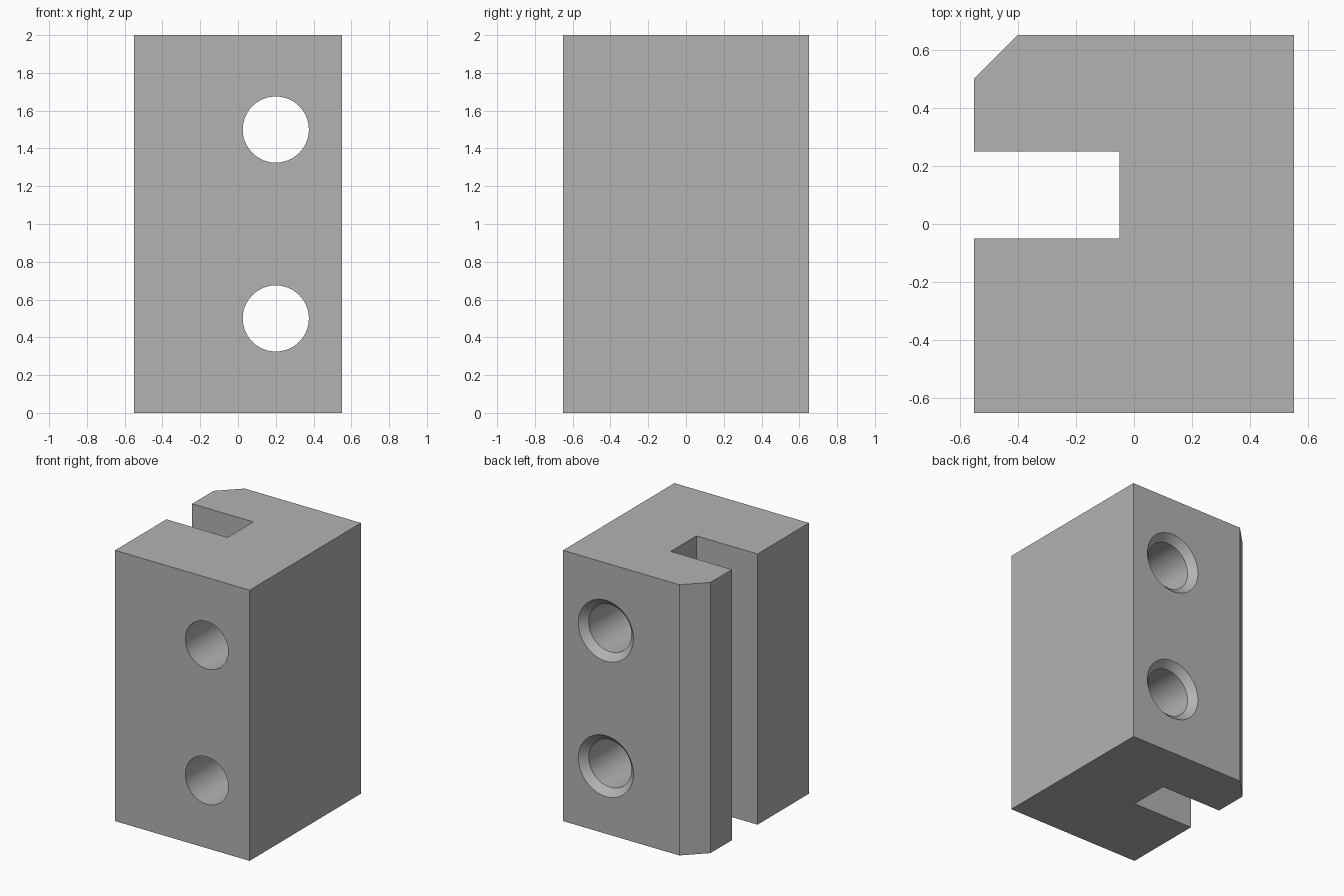
import bpy, bmesh, math

# Remove the default cube
if "Cube" in bpy.data.objects:
    bpy.data.objects.remove(bpy.data.objects["Cube"], do_unlink=True)

# Plain grey material
GREY = (0.45, 0.45, 0.45, 1)
grey = bpy.data.materials.new("plain_grey")
grey.use_nodes = True
grey.diffuse_color = GREY
grey.node_tree.nodes["Principled BSDF"].inputs["Base Color"].default_value = GREY


def make_object(name, bm):
    bmesh.ops.recalc_face_normals(bm, faces=bm.faces)
    mesh = bpy.data.meshes.new(name)
    bm.to_mesh(mesh)
    bm.free()
    mesh.materials.append(grey)
    obj = bpy.data.objects.new(name, mesh)
    bpy.context.collection.objects.link(obj)
    return obj


# Block: slotted, chamfered outline extruded upward
W, D, H = 0.55, 0.65, 2.0
outline = [(-W, -D), (W, -D), (W, D), (-0.4, D), (-W, 0.5),
           (-W, 0.25), (-0.05, 0.25), (-0.05, -0.05), (-W, -0.05)]
bm = bmesh.new()
base = bm.faces.new([bm.verts.new((x, y, 0)) for x, y in outline])
top = bmesh.ops.extrude_face_region(bm, geom=[base])["geom"]
bmesh.ops.translate(bm, vec=(0, 0, H),
                    verts=[v for v in top if isinstance(v, bmesh.types.BMVert)])
block = make_object("slotted_block", bm)


# Cutter: through hole with a countersink at the back
def hole_cutter(name, x, z, sides=64):
    profile = [(0.175, -D - 0.1), (0.175, D - 0.05), (0.275, D + 0.05)]
    bm = bmesh.new()
    rings = []
    for r, y in profile:
        angles = [math.tau * i / sides for i in range(sides)]
        rings.append([bm.verts.new((x + r * math.cos(a), y, z + r * math.sin(a)))
                      for a in angles])
    for lower, upper in zip(rings, rings[1:]):
        for i in range(sides):
            j = (i + 1) % sides
            bm.faces.new((lower[i], lower[j], upper[j], upper[i]))
    bm.faces.new(rings[0])
    bm.faces.new(rings[-1])
    return make_object(name, bm)


# Bore the two holes
bpy.context.view_layer.objects.active = block
for name, z in (("lower_hole_cutter", 0.5), ("upper_hole_cutter", 1.5)):
    cutter = hole_cutter(name, 0.2, z)
    mod = block.modifiers.new(name, 'BOOLEAN')
    mod.operation = 'DIFFERENCE'
    mod.solver = 'EXACT'
    mod.object = cutter
    bpy.ops.object.modifier_apply(modifier=mod.name)
    bpy.data.objects.remove(cutter, do_unlink=True)

# Smooth hole walls, sharp edges elsewhere
bpy.ops.object.select_all(action='DESELECT')
block.select_set(True)
bpy.ops.object.shade_smooth_by_angle(angle=math.radians(30))
